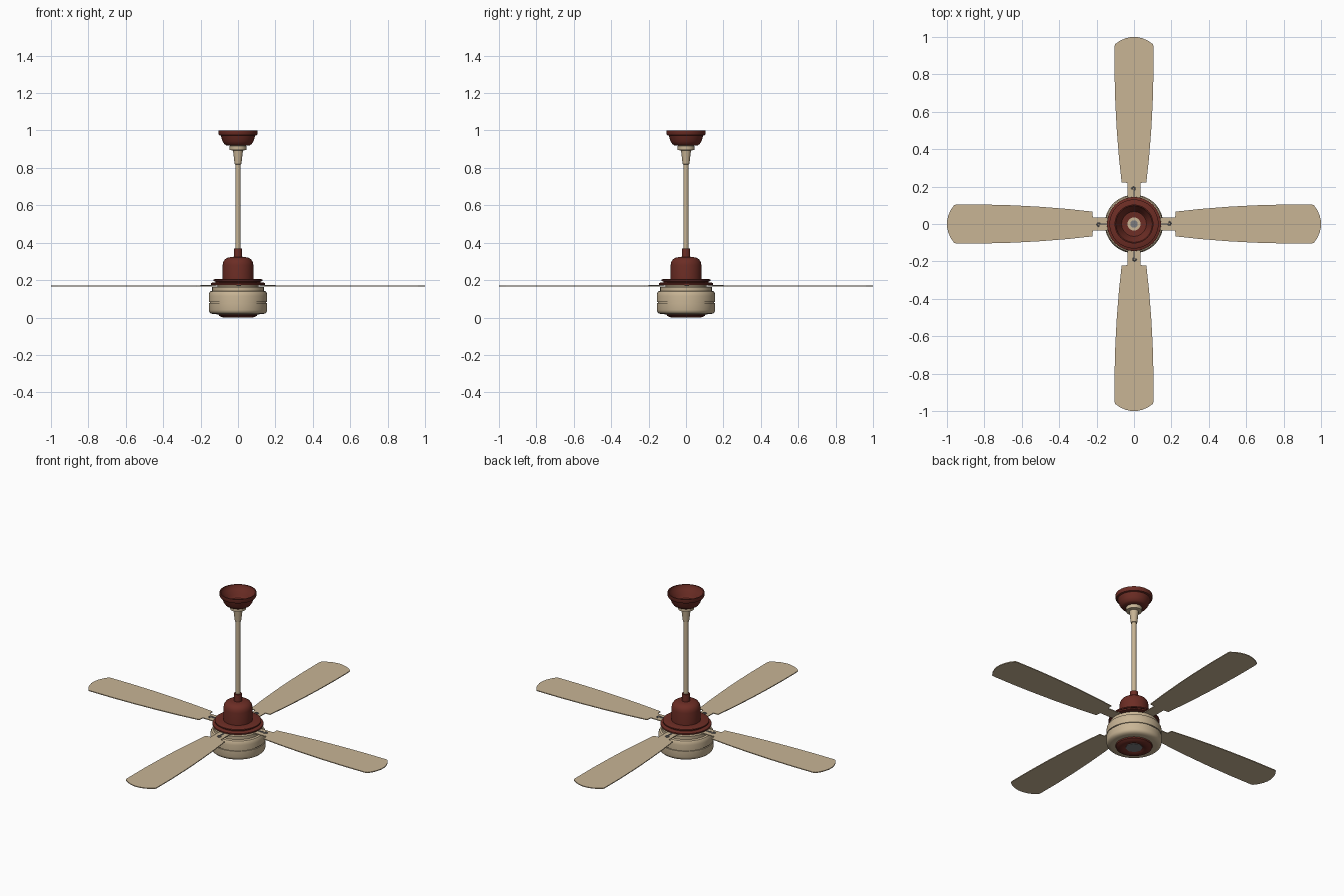
import bpy, bmesh, math
from mathutils import Matrix, Vector

if "Cube" in bpy.data.objects:
    bpy.data.objects.remove(bpy.data.objects["Cube"])


def material(name, rgb):
    m = bpy.data.materials.new(name)
    m.diffuse_color = (*rgb, 1)
    m.use_nodes = True
    m.node_tree.nodes["Principled BSDF"].inputs["Base Color"].default_value = m.diffuse_color
    return m


BROWN = material("dark red brown", (0.15, 0.026, 0.018))
BEIGE = material("beige", (0.58, 0.46, 0.30))
GREY = material("steel grey", (0.20, 0.20, 0.21))


def finish(name, bm, mat, angle=35):
    bmesh.ops.recalc_face_normals(bm, faces=bm.faces)
    me = bpy.data.meshes.new(name)
    bm.to_mesh(me)
    bm.free()
    me.materials.append(mat)
    ob = bpy.data.objects.new(name, me)
    bpy.context.collection.objects.link(ob)
    bpy.context.view_layer.objects.active = ob
    ob.select_set(True)
    bpy.ops.object.shade_smooth_by_angle(angle=math.radians(angle))
    ob.select_set(False)
    return ob


def lathe(name, profile, mat, sides=64):
    """Spin (radius, z) points around z."""
    bm = bmesh.new()
    vs = [bm.verts.new((r, 0, z)) for r, z in profile]
    es = [bm.edges.new(p) for p in zip(vs, vs[1:])]
    bmesh.ops.spin(bm, geom=vs + es, cent=(0, 0, 0), axis=(0, 0, 1),
                   angle=2 * math.pi, steps=sides)
    bmesh.ops.remove_doubles(bm, verts=bm.verts, dist=1e-5)
    return finish(name, bm, mat)


# Ceiling canopy: open bowl with a rim band
lathe("canopy", [(0.02, 0.92), (0.062, 0.92), (0.073, 0.927), (0.083, 0.943),
                 (0.092, 0.972), (0.101, 0.975), (0.104, 0.98), (0.104, 1.0),
                 (0.098, 1.0), (0.094, 0.98), (0.085, 0.97), (0.076, 0.945),
                 (0.066, 0.93), (0.02, 0.926)], BROWN)

# Hanging rod and its fittings
lathe("rod_collar", [(0, 0.935), (0.035, 0.935), (0.035, 0.92), (0.045, 0.918),
                     (0.045, 0.896), (0.027, 0.893), (0, 0.893)], BEIGE)
lathe("rod_top_cap", [(0, 0.94), (0.02, 0.94), (0.02, 0.93), (0, 0.93)], GREY)
lathe("rod_cone", [(0, 0.896), (0.027, 0.896), (0.025, 0.88), (0.018, 0.82),
                   (0.013, 0.818)], BEIGE)
lathe("rod", [(0, 0.9), (0.0135, 0.9), (0.0135, 0.34), (0, 0.34)], BEIGE, 32)

# Upper motor cover
lathe("rod_sleeve", [(0.013, 0.368), (0.022, 0.368), (0.023, 0.31), (0, 0.31)], BROWN, 32)
lathe("motor_dome", [(0, 0.324), (0.04, 0.323), (0.058, 0.319), (0.071, 0.310),
                     (0.079, 0.297), (0.082, 0.28), (0.082, 0.205), (0.125, 0.205),
                     (0.131, 0.202), (0.131, 0.195), (0.12, 0.193), (0.12, 0.187),
                     (0.14, 0.186), (0.144, 0.183), (0.144, 0.175), (0.11, 0.174),
                     (0, 0.174)], BROWN)

# Lower motor housing with a groove around the middle
lathe("motor_neck", [(0, 0.174), (0.11, 0.174), (0.11, 0.162), (0.138, 0.162),
                     (0.138, 0.14), (0, 0.14)], BEIGE)
lathe("motor_housing", [(0, 0.143), (0.14, 0.143), (0.149, 0.139), (0.154, 0.13),
                        (0.156, 0.115), (0.156, 0.084), (0.15, 0.084), (0.15, 0.078),
                        (0.156, 0.078), (0.156, 0.04), (0.153, 0.03), (0.145, 0.022),
                        (0.13, 0.018), (0.1, 0.017), (0, 0.017)], BEIGE)

# Bottom cap with grey centre plate
lathe("bottom_cap", [(0.105, 0.018), (0.102, 0.01), (0.09, 0.003), (0.078, 0.0),
                     (0.066, 0.0), (0.055, 0.004), (0.048, 0.008), (0, 0.008)], BROWN)
lathe("bottom_plate", [(0, 0.009), (0.049, 0.009), (0.049, 0.005), (0, 0.005)], GREY, 8)

# Blade outline: narrow root, widening paddle, rounded tip
half = [(0.10, 0.034), (0.22, 0.034), (0.222, 0.066), (0.35, 0.08), (0.5, 0.092),
        (0.65, 0.1), (0.8, 0.104), (0.95, 0.104), (0.962, 0.1), (0.98, 0.075),
        (0.993, 0.045), (1.0, 0.015)]
outline = half + [(x, -y) for x, y in reversed(half)]

for i in range(4):
    turn = Matrix.Rotation(i * math.pi / 2, 4, 'Z')
    bm = bmesh.new()
    face = bm.faces.new([bm.verts.new((x, y, 0.165)) for x, y in outline])
    ext = bmesh.ops.extrude_face_region(bm, geom=[face])["geom"]
    bmesh.ops.translate(bm, vec=(0, 0, 0.005),
                        verts=[v for v in ext if isinstance(v, bmesh.types.BMVert)])
    bm.transform(turn)
    finish(f"blade_{i + 1}", bm, BEIGE, 30)

    # Wire hook lying on the blade root
    cu = bpy.data.curves.new("hook", 'CURVE')
    cu.dimensions = '3D'
    cu.bevel_depth = 0.004
    cu.bevel_resolution = 2
    cu.use_fill_caps = True
    path = [(0.12, 0.0), (0.18, 0.0)]
    path += [(0.187 + 0.009 * math.cos(a), 0.003 + 0.009 * math.sin(a))
             for a in [math.radians(d) for d in (-100, -50, 0, 50, 100)]]
    sp = cu.splines.new('POLY')
    sp.points.add(len(path) - 1)
    for p, (x, y) in zip(sp.points, path):
        p.co = (*(turn @ Vector((x, y, 0.171))), 1)
    cu.materials.append(GREY)
    bpy.context.collection.objects.link(bpy.data.objects.new(f"blade_hook_{i + 1}", cu))
